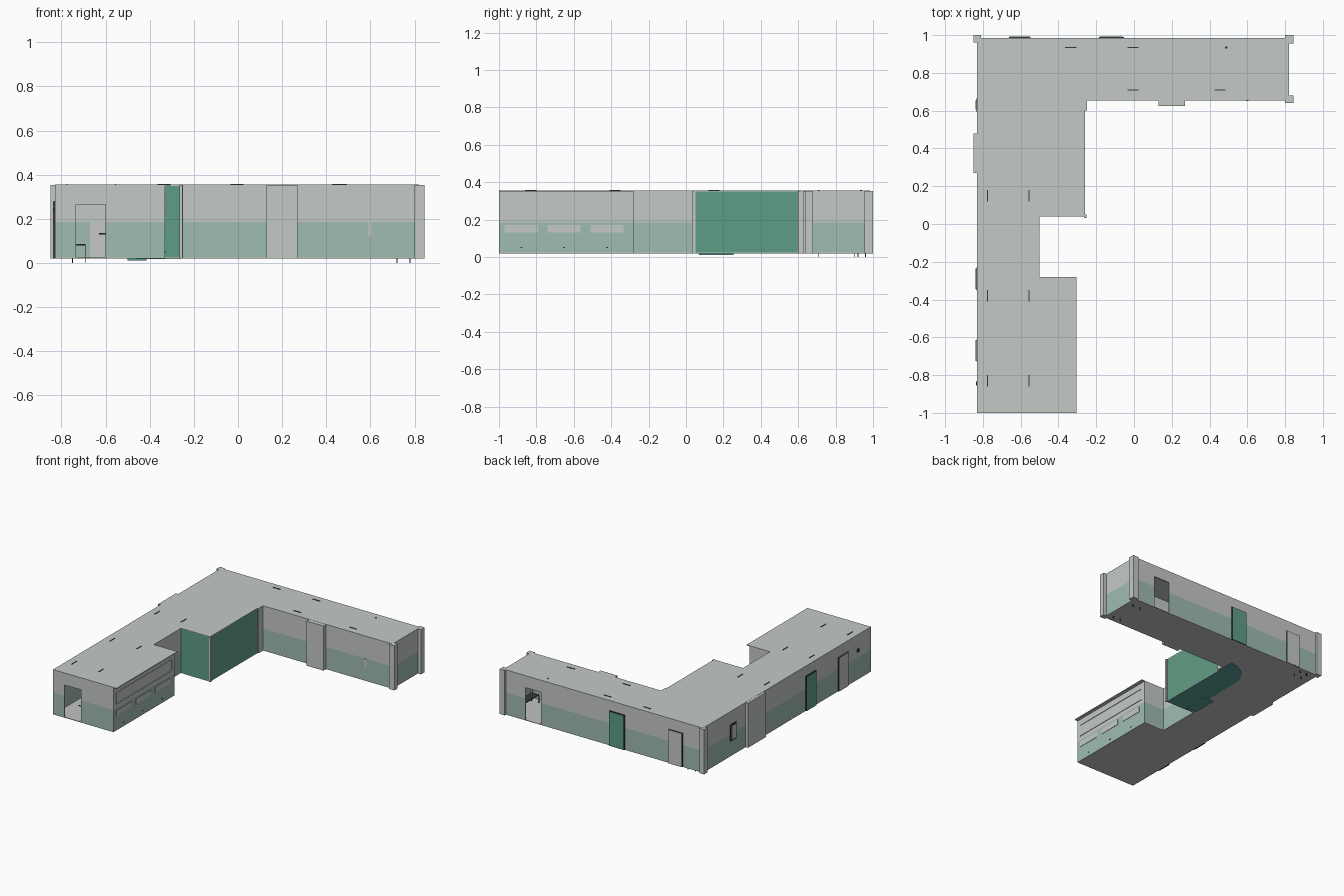
import bpy, bmesh, math

cube = bpy.data.objects.get("Cube")
if cube:
    bpy.data.objects.remove(cube, do_unlink=True)


def material(name, r, g, b):
    lin = [((c / 255 + 0.055) / 1.055) ** 2.4 for c in (r, g, b)] + [1.0]
    m = bpy.data.materials.new(name)
    m.use_nodes = True
    m.diffuse_color = lin
    bsdf = next(n for n in m.node_tree.nodes if n.type == 'BSDF_PRINCIPLED')
    bsdf.inputs["Base Color"].default_value = lin
    return m


GREY = material("pale grey", 197, 202, 197)
SAGE = material("sage green", 160, 188, 177)
GREEN = material("strong green", 95, 158, 133)
FLOOR = material("floor grey", 195, 195, 195)
TEAL = material("teal floor", 91, 162, 152)
DARK = material("dark trim", 55, 58, 56)

BOTTOM, SPLIT, TOP = 0.02, 0.185, 0.351


def finish(name, bm, mats):
    me = bpy.data.meshes.new(name)
    bm.to_mesh(me)
    bm.free()
    for m in mats:
        me.materials.append(m)
    ob = bpy.data.objects.new(name, me)
    bpy.context.collection.objects.link(ob)
    return ob


def box(name, x, y, z, mat):
    """Box from (min, max) ranges on each axis."""
    bm = bmesh.new()
    bmesh.ops.create_cube(bm, size=1)
    for v in bm.verts:
        v.co = [(a + b) / 2 + c * (b - a) for c, (a, b) in zip(v.co, (x, y, z))]
    return finish(name, bm, [mat])


def slab(name, outline, z0, z1, mat):
    """Flat plate with a polygon outline."""
    bm = bmesh.new()
    face = bm.faces.new([bm.verts.new((x, y, z0)) for x, y in outline])
    ext = bmesh.ops.extrude_face_region(bm, geom=[face])
    for v in ext["geom"]:
        if isinstance(v, bmesh.types.BMVert):
            v.co.z = z1
    bmesh.ops.recalc_face_normals(bm, faces=bm.faces)
    return finish(name, bm, [mat])


def wall(name, p, q, low=SAGE, high=GREY, hole=None):
    """Two-tone wall from p to q; hole is (start, end, z0, z1) along the wall."""
    length = math.dist(p, q)
    us, zs = {0, length}, {BOTTOM, SPLIT, TOP}
    if hole:
        us |= set(hole[:2])
        zs |= set(hole[2:])
    us, zs = sorted(us), sorted(zs)
    bm = bmesh.new()

    def vert(u, z):
        t = u / length
        return bm.verts.new((p[0] + (q[0] - p[0]) * t, p[1] + (q[1] - p[1]) * t, z))

    for u0, u1 in zip(us, us[1:]):
        for z0, z1 in zip(zs, zs[1:]):
            um, zm = (u0 + u1) / 2, (z0 + z1) / 2
            if hole and hole[0] < um < hole[1] and hole[2] < zm < hole[3]:
                continue
            f = bm.faces.new([vert(u0, z0), vert(u1, z0), vert(u1, z1), vert(u0, z1)])
            f.material_index = int(zm > SPLIT)
    bmesh.ops.remove_doubles(bm, verts=bm.verts, dist=1e-5)
    ob = finish(name, bm, [low, high])
    mod = ob.modifiers.new("thickness", 'SOLIDIFY')
    mod.thickness, mod.offset = 0.008, -1
    return ob


# Floor and roof
W, E, S, N = -0.83, 0.82, -1.0, 0.985


def footprint(front_edge):
    return [(W, S), (front_edge, S), (front_edge, -0.28), (-0.5, -0.28), (-0.5, 0.04),
            (-0.26, 0.04), (-0.26, 0.6), (-0.25, 0.655), (E, 0.655), (E, N), (W, N)]


plan = footprint(-0.33)
slab("floor", plan, BOTTOM, 0.024, FLOOR)
slab("roof", footprint(-0.305), 0.349, 0.355, GREY)

# Green floor area with a rounded end
arc = [(-0.26 + 0.2 * math.cos(a), 0.535 + 0.2 * math.sin(a))
       for a in (math.pi / 2 * (1 + i / 12) for i in range(13))]
slab("rounded_floor", [(-0.46, 0.042), (-0.262, 0.042)] + arc, 0.018, 0.026, TEAL)
box("floor_mat", (-0.5, -0.415), (0.07, 0.255), (0.012, 0.027), TEAL)

# Outer walls, counter-clockwise
names = ["front_wall", "room_side_wall", "room_back_wall", "recess_wall", "green_front_wall",
         "green_side_wall", "inner_corner", "wing_front_wall", "wing_end_wall", "back_wall",
         "left_wall"]
colours = {"green_front_wall": (GREEN, GREEN), "green_side_wall": (GREEN, GREEN),
           "inner_corner": (GREY, GREY)}
holes = {"front_wall": (0.095, 0.23, BOTTOM, 0.265),
         "back_wall": (0.18, 0.31, BOTTOM, 0.265)}
for i, name in enumerate(names):
    low, high = colours.get(name, (SAGE, GREY))
    wall(name, plan[i], plan[(i + 1) % len(plan)], low, high, holes.get(name))

# Corner pillars and wall projections
for name, x, y in [("back_left_pillar", (-0.85, -0.81), (0.96, 1.0)),
                   ("back_right_pillar", (0.80, 0.845), (0.955, 1.0)),
                   ("wing_front_pillar", (0.80, 0.845), (0.64, 0.68)),
                   ("wing_projection", (0.13, 0.27), (0.625, 0.66)),
                   ("left_projection", (-0.85, -0.825), (0.27, 0.48)),
                   ("green_wall_post", (-0.265, -0.252), (0.033, 0.05)),
                   ("inner_corner_post", (-0.262, -0.25), (0.6, 0.655))]:
    box(name, x, y, (BOTTOM, 0.354), GREY)


# Framed doors and window lying on the back or left wall
def panel(name, side, a, b, z0, z1, mat, rim=0.006):
    for part, grow, depth, m in (("_frame", rim, 0.005, DARK), ("_leaf", 0, 0.008, mat)):
        along = (a - grow, b + grow)
        z = (max(BOTTOM, z0 - grow), z1 + grow)
        if side == "back":
            box(name + part, along, (N - 0.004, N + depth), z, m)
        else:
            box(name + part, (W - depth, W + 0.004), along, z, m)


panel("back_green_door", "back", -0.18, -0.06, BOTTOM, 0.275, GREEN)
panel("back_grey_door", "back", -0.66, -0.55, BOTTOM, 0.27, GREY, 0.003)
panel("left_green_door", "left", -0.345, -0.235, BOTTOM, 0.275, GREEN)
panel("left_grey_door", "left", -0.725, -0.615, BOTTOM, 0.27, GREY, 0.003)
panel("left_window", "left", 0.605, 0.655, 0.145, 0.245, GREY, 0.012)
box("left_wall_unit", (W - 0.006, W), (-0.855, -0.835), (0.225, 0.25), DARK)
box("inner_grey_door", (-0.67, -0.55), (N - 0.014, N - 0.006), (BOTTOM, 0.27), GREY)

# Long window band and light panels on the room side wall
X = -0.33
for z in (0.215, 0.3):
    box("band_rail", (X - 0.002, X + 0.004), (-0.97, -0.31), (z, z + 0.004), GREY)
for y in (-0.97, -0.314):
    box("band_stile", (X - 0.002, X + 0.004), (y, y + 0.004), (0.215, 0.304), GREY)
for y0, y1 in ((-0.97, -0.79), (-0.74, -0.565), (-0.51, -0.335)):
    box("light_panel", (X - 0.002, X + 0.003), (y0, y1), (0.13, 0.17), GREY)
    mid = (y0 + y1) / 2
    box("wall_socket", (X, X + 0.003), (mid - 0.005, mid + 0.005), (0.047, 0.053), DARK)
box("wing_wall_strip", (0.592, 0.606), (0.651, 0.658), (0.12, SPLIT), GREY)

# Lamp fittings on the roof
for x, y in ((-0.335, 0.935), (-0.005, 0.935), (-0.005, 0.71), (0.455, 0.71)):
    box("roof_fitting", (x - 0.03, x + 0.03), (y - 0.003, y + 0.003), (0.35, 0.358), DARK)
for x in (-0.775, -0.555):
    for y in (0.15, -0.38, -0.83):
        box("roof_fitting", (x - 0.003, x + 0.003), (y - 0.03, y + 0.03), (0.35, 0.358), DARK)
box("roof_sensor", (0.482, 0.494), (0.93, 0.94), (0.35, 0.357), DARK)


# Furniture whose legs reach just below the floor
def table(name, x, y, height):
    box(name + "_top", x, y, (height, height + 0.006), DARK)
    for lx in x:
        for ly in y:
            box(name + "_leg", (lx - 0.002, lx + 0.002), (ly - 0.002, ly + 0.002),
                (0.0, height), DARK)


table("bench", (0.72, 0.78), (0.71, 0.92), 0.08)
table("stool", (-0.75, -0.69), (0.9, 0.96), 0.08)
box("shelf", (0.55, 0.70), (0.67, 0.70), (0.16, 0.166), DARK)
box("front_rail", (-0.63, -0.597), (-0.985, -0.98), (0.13, 0.136), DARK)
